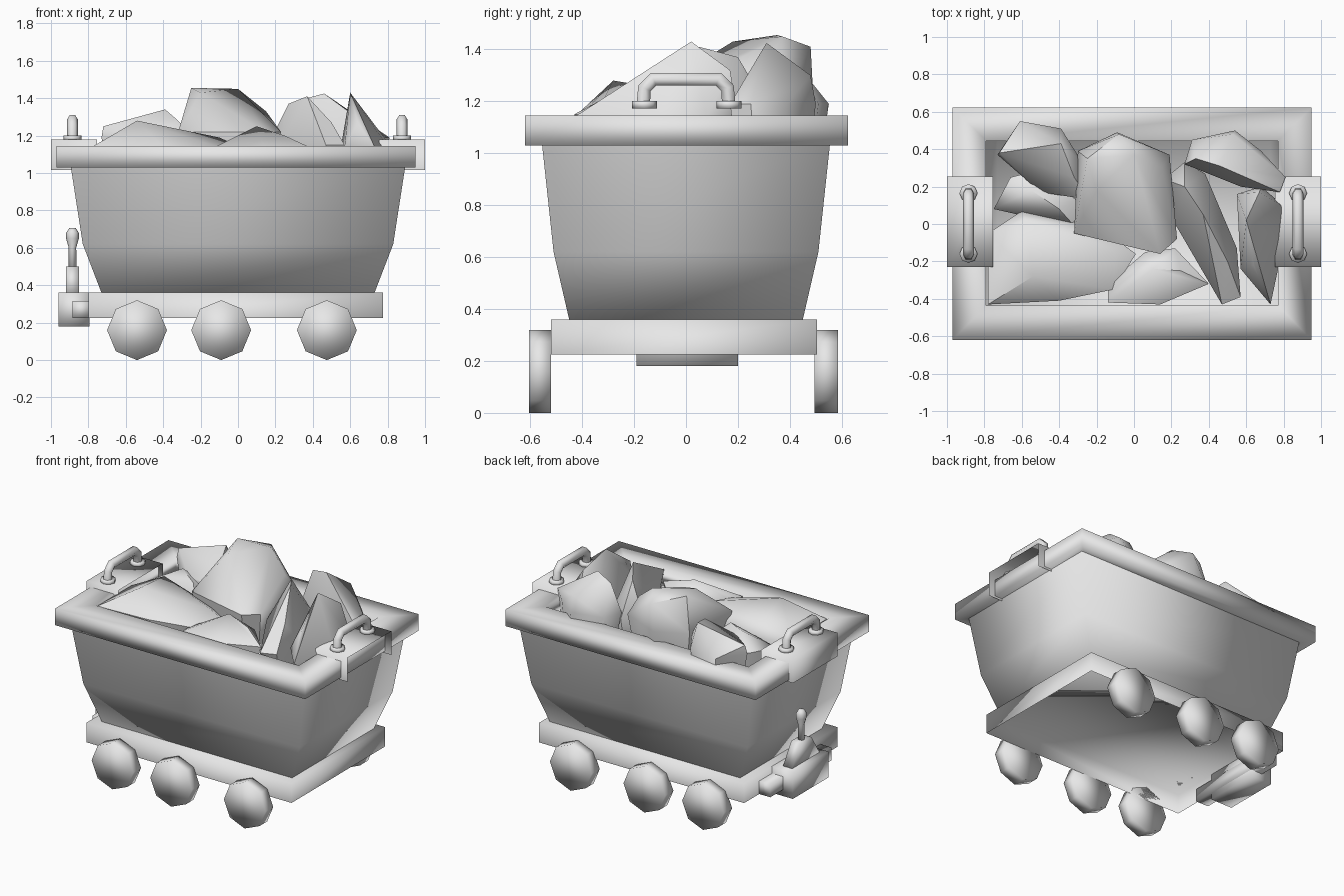
import bpy
import bmesh
from math import cos, sin, pi, radians
from mathutils import Vector

default_cube = bpy.data.objects.get("Cube")
if default_cube:
    bpy.data.objects.remove(default_cube, do_unlink=True)

grey = bpy.data.materials.new("plain_grey")
grey.use_nodes = True
grey.diffuse_color = (0.8, 0.8, 0.8, 1)
grey.node_tree.nodes["Principled BSDF"].inputs["Base Color"].default_value = grey.diffuse_color


def finish(name, bm, crease=180, recalc=True):
    """Turn a bmesh into a smooth shaded object."""
    if recalc:
        bmesh.ops.recalc_face_normals(bm, faces=bm.faces)
    mesh = bpy.data.meshes.new(name)
    bm.to_mesh(mesh)
    bm.free()
    mesh.materials.append(grey)
    mesh.shade_smooth()
    if crease < 180:
        mesh.set_sharp_from_angle(angle=radians(crease))
    obj = bpy.data.objects.new(name, mesh)
    bpy.context.collection.objects.link(obj)
    return obj


def rect(x_min, x_max, y_min, y_max, z):
    return [(x_min, y_min, z), (x_max, y_min, z), (x_max, y_max, z), (x_min, y_max, z)]


def disc(centre, radius, axis="z", sides=8):
    """Ring of points around the z axis or the y axis."""
    ring = []
    for i in range(sides):
        a = 2 * pi * i / sides
        u, v = radius * cos(a), radius * sin(a)
        offset = Vector((u, v, 0)) if axis == "z" else Vector((u, 0, v))
        ring.append(Vector(centre) + offset)
    return ring


def loft(name, rings, first_cap=True, last_cap=True, closed=False, crease=180):
    """Skin a row of rings that share a point count."""
    bm = bmesh.new()
    loops = [[bm.verts.new(p) for p in ring] for ring in rings]
    pairs = list(zip(loops, loops[1:]))
    if closed:
        pairs.append((loops[-1], loops[0]))
    for low, high in pairs:
        for i in range(len(low)):
            j = (i + 1) % len(low)
            bm.faces.new((low[i], low[j], high[j], high[i]))
    if first_cap and not closed:
        bm.faces.new(loops[0][::-1])
    if last_cap and not closed:
        bm.faces.new(loops[-1])
    return finish(name, bm, crease)


def box(name, x_min, x_max, y_min, y_max, z_min, z_max):
    return loft(name, [rect(x_min, x_max, y_min, y_max, z) for z in (z_min, z_max)])


# Tub with a kinked taper, open at the top
loft("tub", [rect(-w, w, -d, d, z) for w, d, z in
             ((0.73, 0.45, 0.36), (0.83, 0.51, 0.62), (0.895, 0.555, 1.04))],
     last_cap=False)

# Thick rim around the tub
outer = (-0.97, 0.95, -0.62, 0.623)
inner = (-0.79, 0.77, -0.435, 0.445)
loft("rim", [rect(*outer, 1.03), rect(*outer, 1.145),
             rect(*inner, 1.145), rect(*inner, 1.03)], closed=True)

# Undercarriage, open underneath
chassis = (-0.8, 0.775, -0.52, 0.505)
loft("chassis", [rect(*chassis, 0.225), rect(*chassis, 0.36)], first_cap=False)

# Six octagonal wheels
for side, y_start, y_end in (("front", -0.605, -0.52), ("back", 0.495, 0.585)):
    for place, x in (("right", -0.54), ("middle", -0.09), ("left", 0.475)):
        loft(f"wheel_{side}_{place}",
             [disc((x, y, 0.16), 0.16, "y") for y in (y_start, y_end)])

# Coupling block with the brake lever
box("coupling_bar", -0.885, -0.79, -0.33, 0.34, 0.225, 0.315)
box("coupling_block", -0.96, -0.795, -0.19, 0.2, 0.18, 0.36)
loft("lever_mount", [rect(-0.92, -0.85, -w, w, z) for w, z in
                     ((0.15, 0.36), (0.06, 0.5))])
loft("brake_lever", [disc((-0.885, 0, z), r) for r, z in
                     ((0.022, 0.48), (0.02, 0.6), (0.034, 0.65), (0.034, 0.68), (0.018, 0.705))])


# Sheet saddles over the rim ends, each with a grab handle
def saddle(name, side, with_outer_face):
    bm = bmesh.new()
    x_in, x_out = 0.755 * side, side
    path = ((-0.23, 1.015), (-0.23, 1.18), (0.255, 1.18), (0.255, 1.015))
    near = [bm.verts.new((x_in, y, z)) for y, z in path]
    far = [bm.verts.new((x_out, y, z)) for y, z in path]
    for i in range(len(path) - 1):
        quad = [near[i], far[i], far[i + 1], near[i + 1]]
        bm.faces.new(quad if side > 0 else quad[::-1])
    if with_outer_face:
        bm.faces.new(far)
    finish(name, bm, recalc=False)


def grab_handle(name, x):
    curve = bpy.data.curves.new(name, "CURVE")
    curve.dimensions = "3D"
    curve.bevel_depth = 0.03
    curve.bevel_resolution = 1
    curve.use_fill_caps = True
    half = [(0.165, 1.18), (0.16, 1.25), (0.125, 1.285)]
    path = [(-y, z) for y, z in half] + half[::-1]
    spline = curve.splines.new("POLY")
    spline.points.add(len(path) - 1)
    for point, (y, z) in zip(spline.points, path):
        point.co = (x, y, z, 1)
    curve.materials.append(grey)
    obj = bpy.data.objects.new(name, curve)
    bpy.context.collection.objects.link(obj)
    for label, y in (("front", -0.16), ("back", 0.165)):
        loft(f"{name}_{label}_collar", [disc((x, y, z), 0.048) for z in (1.172, 1.202)])


saddle("left_saddle", 1, False)
saddle("right_saddle", -1, True)
grab_handle("left_handle", 0.877)
grab_handle("right_handle", -0.885)


# Boulders: hull of a plan outline, a smaller buried ring and a few peaks
def boulder(name, edge_height, outline, peaks):
    bm = bmesh.new()
    centre = sum((Vector(p) for p in outline), Vector((0, 0))) / len(outline)
    for p in outline:
        bm.verts.new((*p, edge_height))
        bm.verts.new((*centre.lerp(Vector(p), 0.85), 0.98))
    for p in peaks:
        bm.verts.new(p)
    hull = bmesh.ops.convex_hull(bm, input=bm.verts)
    spare = set(hull["geom_interior"]) | set(hull["geom_unused"])
    loose = [v for v in spare if isinstance(v, bmesh.types.BMVert)]
    bmesh.ops.delete(bm, geom=loose, context="VERTS")
    finish(name, bm, crease=50)


boulder("boulder_back_right", 1.19,
        [(-0.61, 0.55), (-0.39, 0.51), (-0.27, 0.32), (-0.24, 0.13), (-0.5, 0.17), (-0.73, 0.37)],
        [(-0.72, 0.38, 1.25), (-0.39, 0.43, 1.34), (-0.32, 0.25, 1.28)])
boulder("boulder_centre", 1.22,
        [(-0.3, 0.39), (-0.09, 0.49), (0.19, 0.37), (0.23, -0.08), (0.14, -0.16), (-0.32, -0.05)],
        [(-0.25, 0.35, 1.455), (0, 0.37, 1.45), (-0.2, 0.18, 1.43), (-0.08, 0.48, 1.41),
         (0.15, 0.3, 1.33)])
boulder("boulder_front_left", 1.14,
        [(0.55, 0.16), (0.68, 0.2), (0.82, 0.08), (0.8, -0.1), (0.73, -0.43), (0.57, -0.24)],
        [(0.6, 0.02, 1.43), (0.67, 0.17, 1.32), (0.64, -0.22, 1.27)])
boulder("boulder_middle_left", 1.15,
        [(0.16, 0.24), (0.27, 0.33), (0.38, 0.27), (0.55, -0.13), (0.57, -0.39), (0.47, -0.43),
         (0.22, 0)],
        [(0.37, 0.05, 1.41), (0.27, 0.2, 1.37), (0.5, -0.2, 1.27)])
boulder("boulder_back_left", 1.19,
        [(0.27, 0.32), (0.31, 0.45), (0.54, 0.5), (0.68, 0.39), (0.81, 0.25), (0.78, 0.17),
         (0.57, 0.2)],
        [(0.46, 0.31, 1.425), (0.33, 0.35, 1.39), (0.53, 0.48, 1.3)])
boulder("boulder_front_right", 1.14,
        [(-0.78, -0.05), (-0.6, 0.07), (-0.18, -0.02), (0.01, -0.16), (-0.11, -0.35),
         (-0.4, -0.41), (-0.78, -0.43)],
        [(-0.54, -0.28, 1.28), (-0.58, 0.02, 1.23), (-0.1, -0.15, 1.19)])
boulder("boulder_front_middle", 1.13,
        [(-0.14, -0.32), (0.06, -0.15), (0.22, -0.13), (0.4, -0.32), (0.14, -0.43), (-0.14, -0.42)],
        [(0.1, -0.24, 1.25), (0.25, -0.25, 1.2)])
boulder("boulder_far_right", 1.13,
        [(-0.75, 0.08), (-0.66, 0.25), (-0.5, 0.29), (-0.31, 0.13), (-0.31, -0.02), (-0.6, 0.05)],
        [(-0.55, 0.18, 1.23), (-0.4, 0.08, 1.21)])
